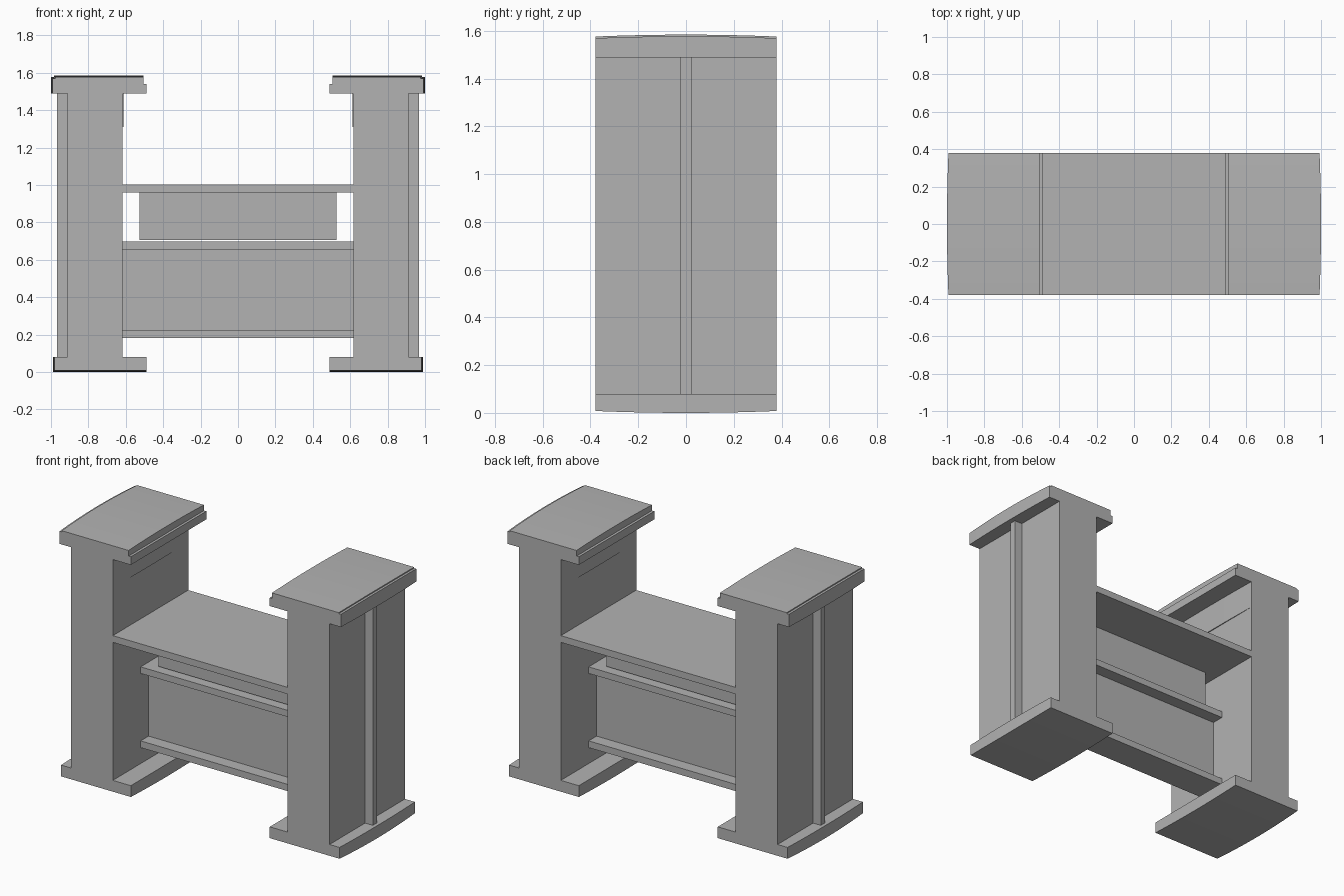
import bpy

cube = bpy.data.objects.get("Cube")
if cube:
    bpy.data.objects.remove(cube, do_unlink=True)

grey = bpy.data.materials.new("plain_grey")
grey.use_nodes = True
colour = (0.45, 0.45, 0.45, 1)
grey.diffuse_color = colour
grey.node_tree.nodes["Principled BSDF"].inputs["Base Color"].default_value = colour

HALF = 0.38   # half depth of the stand
STEPS = 12    # segments along bowed parts


def extrude(name, profile, half=HALF, steps=1, side=1):
    """Sweep an (x, z, bow_x, bow_z) profile along y; bows shrink towards the ends."""
    n = len(profile)
    verts, faces = [], []
    for i in range(steps + 1):
        t = 2 * i / steps - 1
        for x, z, bx, bz in profile:
            verts.append((side * (x + bx * t * t), half * t, z + bz * t * t))
    for i in range(steps):
        for j in range(n):
            k = (j + 1) % n
            a, b = i * n, (i + 1) * n
            face = (a + j, b + j, b + k, a + k)
            faces.append(face if side > 0 else face[::-1])
    front, back = list(range(n)), [steps * n + j for j in reversed(range(n))]
    faces += [front, back] if side > 0 else [front[::-1], back[::-1]]
    mesh = bpy.data.meshes.new(name)
    mesh.from_pydata(verts, [], faces)
    mesh.materials.append(grey)
    obj = bpy.data.objects.new(name, mesh)
    bpy.context.collection.objects.link(obj)
    return obj


def box(name, x0, x1, z0, z1, half=HALF, side=1):
    profile = [(x0, z0, 0, 0), (x1, z0, 0, 0), (x1, z1, 0, 0), (x0, z1, 0, 0)]
    return extrude(name, profile, half, 1, side)


B = 0.008  # amount of bowing

for label, side in (("left", 1), ("right", -1)):
    # Upright with its narrow outer rib
    box(label + "_upright", 0.617, 0.912, 0.07, 1.5, side=side)
    box(label + "_outer_rib", 0.9, 0.967, 0.07, 1.5, 0.022, side)
    # Thin bowed plate at the top of the inner face
    extrude(label + "_inner_plate",
            [(0.611, 1.31, 0.005, 0), (0.63, 1.31, 0, 0),
             (0.63, 1.488, 0, 0), (0.611, 1.488, 0.005, 0)],
            HALF, STEPS, side)
    # Foot with bowed underside and outer edge
    extrude(label + "_foot",
            [(0.49, 0, 0, B), (0.99, 0, -B, B),
             (0.99, 0.08, -B, 0), (0.49, 0.08, 0, 0)],
            HALF, STEPS, side)
    # Cap with stepped inner edge and shallow outer lip
    extrude(label + "_cap",
            [(0.49, 1.488, 0, 0), (1, 1.488, -B, 0), (1, 1.577, -B, -B),
             (0.985, 1.577, -B, -B), (0.985, 1.584, -B, -B),
             (0.506, 1.584, 0, -B), (0.506, 1.54, 0, 0), (0.49, 1.54, 0, 0)],
            HALF, STEPS, side)

# Shelf and the panel hanging under it
box("shelf", -0.617, 0.617, 0.96, 1.003)
box("hanging_panel", -0.527, 0.527, 0.705, 0.96, 0.05)

# Cross beam: web between two flanges
box("beam_web", -0.617, 0.617, 0.225, 0.655, 0.02)
box("beam_top_flange", -0.617, 0.617, 0.655, 0.697, 0.1)
box("beam_bottom_flange", -0.617, 0.617, 0.182, 0.225, 0.1)
